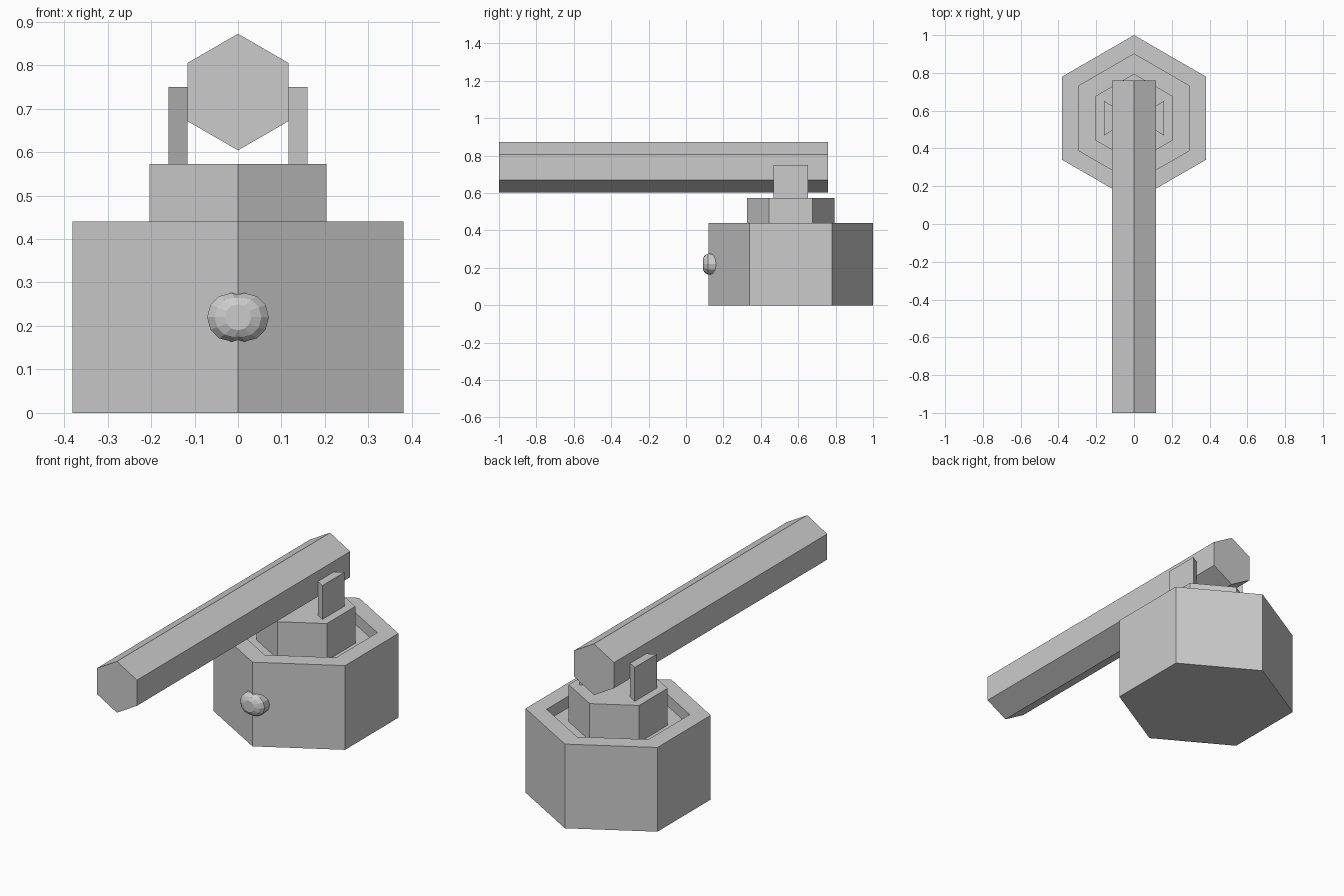
import bpy, bmesh, math
from mathutils import Vector

if "Cube" in bpy.data.objects:
    bpy.data.objects.remove(bpy.data.objects["Cube"])

CY = 0.56  # y of the turret axis


def make(name, build):
    bm = bmesh.new()
    build(bm)
    bmesh.ops.recalc_face_normals(bm, faces=bm.faces)
    me = bpy.data.meshes.new(name)
    bm.to_mesh(me)
    bm.free()
    ob = bpy.data.objects.new(name, me)
    bpy.context.collection.objects.link(ob)
    return ob


def loft(bm, rings):
    loops = [[bm.verts.new(p) for p in r] for r in rings]
    n = len(loops[0])
    for a, b in zip(loops, loops[1:]):
        for i in range(n):
            j = (i + 1) % n
            bm.faces.new((a[i], a[j], b[j], b[i]))
    bm.faces.new(loops[0])
    bm.faces.new(loops[-1])


def hex_z(r, z):
    return [Vector((r * math.sin(i * math.pi / 3), CY + r * math.cos(i * math.pi / 3), z))
            for i in range(6)]


def ring_y(x, y, z, r, n):
    return [Vector((x + r * math.sin(i * math.tau / n), y, z + r * math.cos(i * math.tau / n)))
            for i in range(n)]


# base: hexagonal block with a shallow recess in its top
make("base", lambda bm: loft(bm, [hex_z(0.44, 0), hex_z(0.44, 0.44),
                                  hex_z(0.34, 0.44), hex_z(0.34, 0.38)]))

# turntable standing in the recess
make("turntable", lambda bm: loft(bm, [hex_z(0.235, 0.38), hex_z(0.235, 0.573)]))

# hexagonal barrel
make("barrel", lambda bm: loft(bm, [ring_y(0, -1.0, 0.738, 0.134, 6),
                                    ring_y(0, 0.76, 0.738, 0.134, 6)]))

for side, s in (("left", -1), ("right", 1)):
    # wedge-shaped barrel bracket
    plan = [(0.16, -0.092), (0.16, 0.092), (0.116, 0.066), (0.116, -0.066)]
    make(side + "_bracket", lambda bm: loft(bm, [
        [Vector((s * x, CY + y, z)) for x, y in plan] for z in (0.573, 0.75)]))

    # half of the double knob on the front corner
    make(side + "_knob", lambda bm: loft(bm, [
        ring_y(s * x, y, 0.22, r, 12) for x, y, r in
        ((0, 0.09, 0.03), (0.008, 0.10, 0.046), (0.015, 0.118, 0.056), (0.015, 0.18, 0.056))]))
